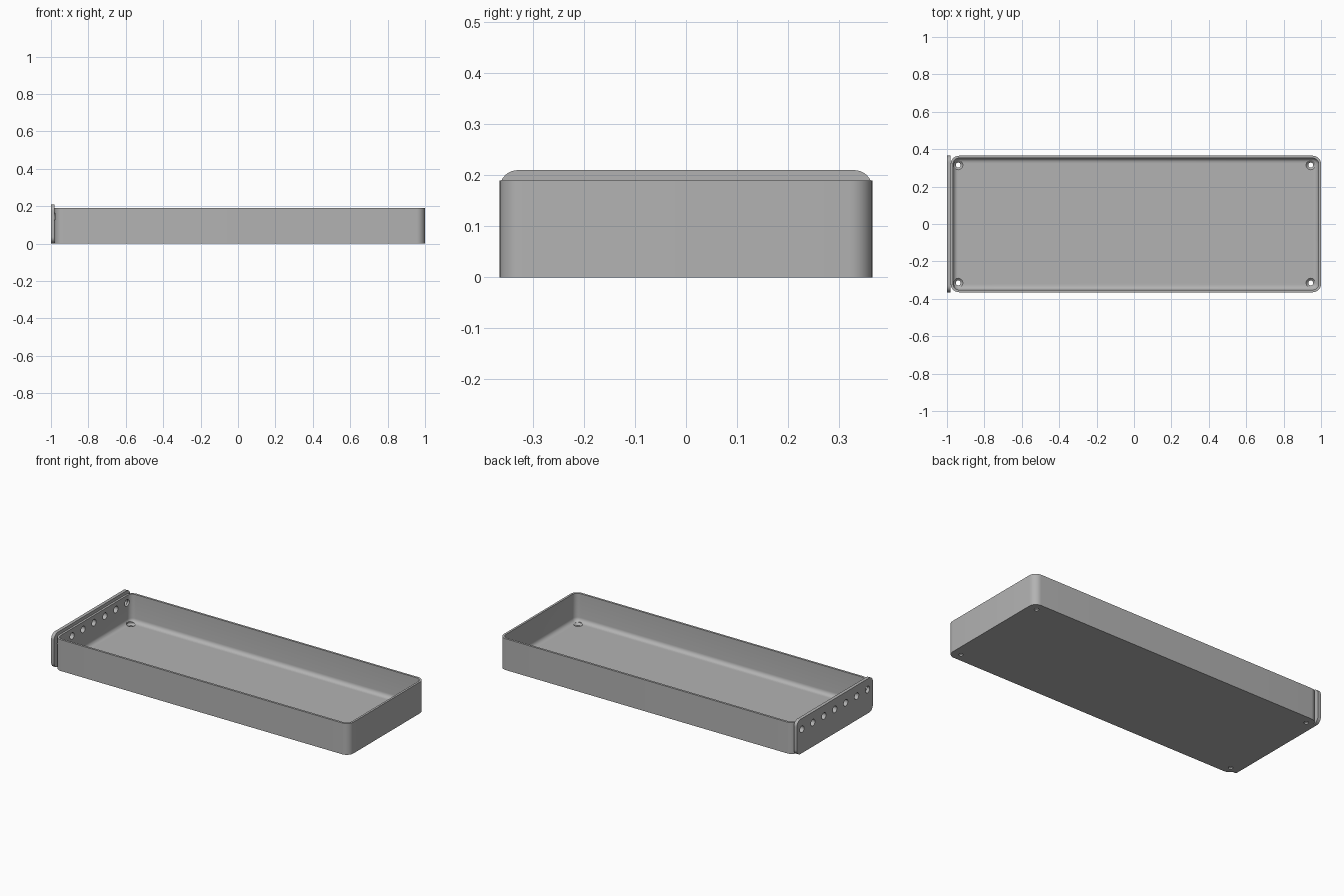
import bpy
import bmesh
from math import pi, sin, cos, radians
from mathutils import Matrix, Vector

cube = bpy.data.objects.get("Cube")
if cube:
    bpy.data.objects.remove(cube, do_unlink=True)

LEFT, RIGHT, HALF_Y = -0.98, 1.0, 0.365
HEIGHT, WALL, FLOOR = 0.19, 0.013, 0.02
CORNER, FILLET = 0.045, 0.025

grey = bpy.data.materials.new("grey plastic")
grey.use_nodes = True
colour = (0.45, 0.45, 0.45, 1)
grey.diffuse_color = colour
grey.node_tree.nodes["Principled BSDF"].inputs["Base Color"].default_value = colour


def rounded_rect(u0, u1, v0, v1, r, steps=8):
    """Outline of a rectangle with rounded corners, counter-clockwise."""
    centres = [(u1 - r, v1 - r), (u0 + r, v1 - r), (u0 + r, v0 + r), (u1 - r, v0 + r)]
    return [(cu + r * cos((q + i / steps) * pi / 2), cv + r * sin((q + i / steps) * pi / 2))
            for q, (cu, cv) in enumerate(centres) for i in range(steps + 1)]


def loft(name, rings):
    """Closed solid through a series of equal-length rings."""
    bm = bmesh.new()
    loops = [[bm.verts.new(p) for p in ring] for ring in rings]
    for a, b in zip(loops, loops[1:]):
        for i in range(len(a)):
            j = (i + 1) % len(a)
            bm.faces.new((a[i], a[j], b[j], b[i]))
    bm.faces.new(loops[0][::-1])
    bm.faces.new(loops[-1])
    bmesh.ops.recalc_face_normals(bm, faces=bm.faces)
    mesh = bpy.data.meshes.new(name)
    bm.to_mesh(mesh)
    bm.free()
    obj = bpy.data.objects.new(name, mesh)
    bpy.context.collection.objects.link(obj)
    mesh.materials.append(grey)
    return obj


def round_cutter(name, profile, place):
    """Turned cutter from (radius, height) pairs."""
    n = 24
    rings = [[place @ Vector((r * cos(2 * pi * i / n), r * sin(2 * pi * i / n), h))
              for i in range(n)] for r, h in profile]
    obj = loft(name, rings)
    obj.hide_render = True
    return obj


def tray_ring(inset, z):
    return [(x, y, z) for x, y in rounded_rect(LEFT + inset, RIGHT - inset,
                                               -HALF_Y + inset, HALF_Y - inset, CORNER - inset)]


# Open tray with a filleted inner floor
rings = [tray_ring(0, 0), tray_ring(0, HEIGHT), tray_ring(WALL, HEIGHT)]
for k in range(7):
    a = k / 6 * pi / 2
    rings.append(tray_ring(WALL + FILLET * (1 - cos(a)), FLOOR + FILLET * (1 - sin(a))))
tray = loft("tray", rings)

# Taller end plate with rounded corners
outline = rounded_rect(-HALF_Y, HALF_Y, 0, 0.21, 0.035)
end_plate = loft("end_plate", [[(x, y, z) for y, z in outline] for x in (-1.0, LEFT)])

# Countersunk screw holes in the floor corners
screw_cutters = [
    round_cutter("screw_hole_cutter", [(0.013, -0.02), (0.013, 0.008), (0.025, FLOOR), (0.025, FLOOR + 0.01)],
                 Matrix.Translation((x, y, 0)))
    for x in (-0.94, 0.945) for y in (-0.315, 0.315)]

# Row of round openings through the end plate and the wall behind it
row_cutters = [
    round_cutter("end_hole_cutter", [(0.02, -0.05), (0.02, 0.05)],
                 Matrix.Translation((LEFT, 0.105 * i, 0.145)) @ Matrix.Rotation(pi / 2, 4, 'Y'))
    for i in range(-3, 4)]


def finish(obj, cutters):
    """Cut the holes, then smooth the curved faces."""
    bpy.ops.object.select_all(action='DESELECT')
    bpy.context.view_layer.objects.active = obj
    obj.select_set(True)
    for cutter in cutters:
        mod = obj.modifiers.new("hole", 'BOOLEAN')
        mod.operation = 'DIFFERENCE'
        mod.solver = 'EXACT'
        mod.object = cutter
        bpy.ops.object.modifier_apply(modifier=mod.name)
    bpy.ops.object.shade_smooth_by_angle(angle=radians(35))


finish(tray, screw_cutters + row_cutters)
finish(end_plate, row_cutters)
for cutter in screw_cutters + row_cutters:
    bpy.data.objects.remove(cutter, do_unlink=True)
